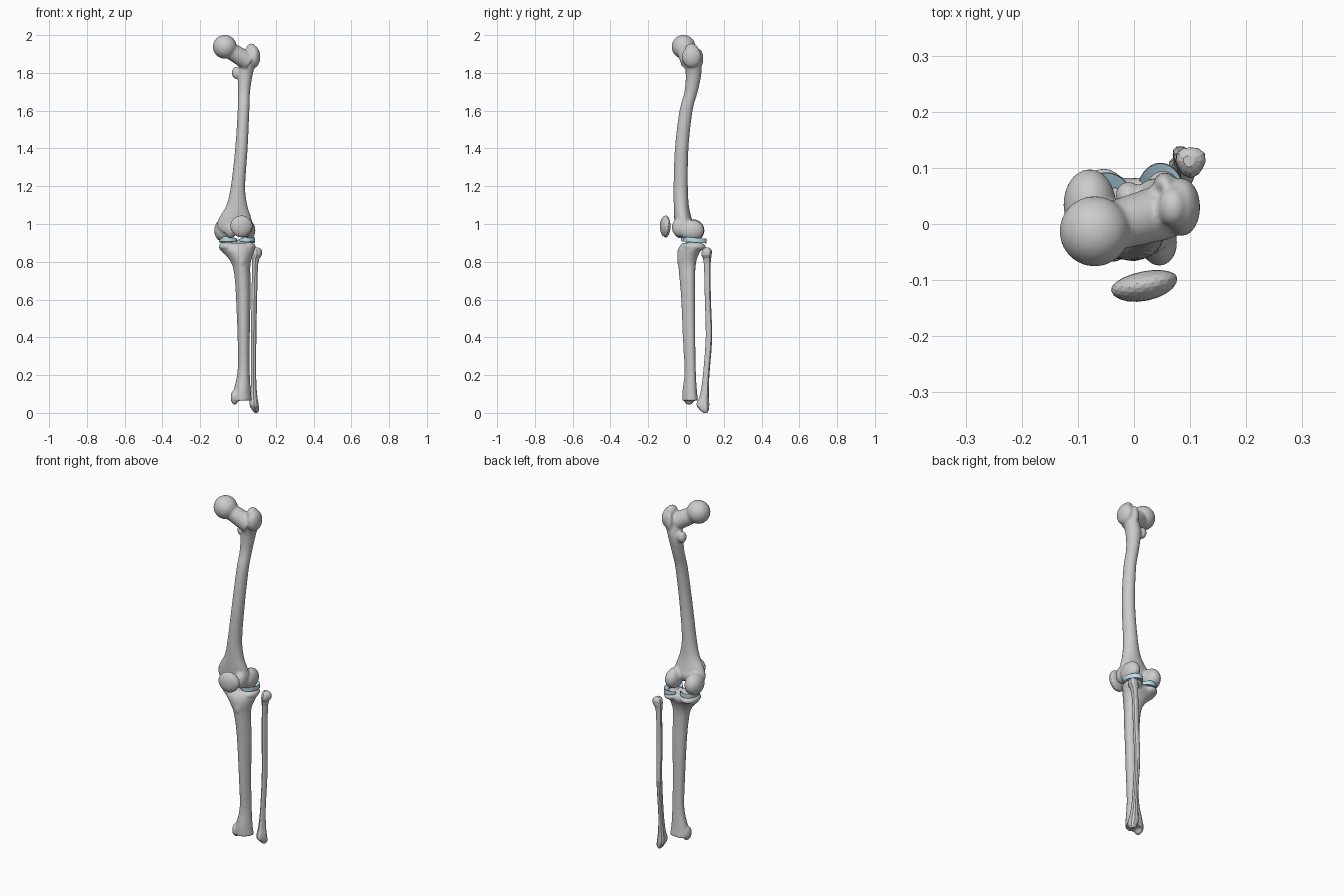
import bpy, bmesh, math
from mathutils import Matrix, Vector

if "Cube" in bpy.data.objects:
    bpy.data.objects.remove(bpy.data.objects["Cube"])


def ellipsoid(bm, c, r, rot=0.0):
    m = Matrix.Translation(c) @ Matrix.Rotation(rot, 4, 'Z') @ Matrix.Diagonal((*r, 1))
    bmesh.ops.create_uvsphere(bm, u_segments=28, v_segments=18, radius=1, matrix=m)


def strut(bm, a, b, ra, rb):
    a, b = Vector(a), Vector(b)
    q = (b - a).to_track_quat('Z', 'Y').to_matrix().to_4x4()
    bmesh.ops.create_cone(bm, cap_ends=True, segments=24, radius1=ra, radius2=rb,
                          depth=(b - a).length,
                          matrix=Matrix.Translation((a + b) / 2) @ q)


def spline(rows, steps):
    # Catmull-Rom through the section rows
    out = []
    p = [rows[0]] + rows + [rows[-1]]
    for i in range(1, len(p) - 2):
        for s in range(steps):
            t = s / steps
            out.append([0.5 * (2 * b + (c - a) * t + (2 * a - 5 * b + 4 * c - d) * t * t
                               + (3 * b - a - 3 * c + d) * t ** 3)
                        for a, b, c, d in zip(*p[i - 1:i + 3])])
    return out + [rows[-1]]


def loft(bm, rows, n=24, steps=4, tri=0.0, phase=-math.pi / 2):
    # rows: z, x, y, half width, half depth; tri makes the section three-sided
    rings = []
    for z, x, y, rx, ry in spline(rows, steps):
        ring = []
        for k in range(n):
            a = 2 * math.pi * k / n
            f = 1 + tri * math.cos(3 * (a - phase))
            ring.append(bm.verts.new((x + rx * f * math.cos(a), y + ry * f * math.sin(a), z)))
        rings.append(ring)
    for r, s in zip(rings, rings[1:]):
        for k in range(n):
            bm.faces.new((r[k], r[(k + 1) % n], s[(k + 1) % n], s[k]))
    bm.faces.new(rings[0])
    bm.faces.new(rings[-1])


def finish(bm, name, voxel=0, smooth=True):
    bmesh.ops.recalc_face_normals(bm, faces=bm.faces[:])
    me = bpy.data.meshes.new(name)
    bm.to_mesh(me)
    bm.free()
    ob = bpy.data.objects.new(name, me)
    bpy.context.collection.objects.link(ob)
    for f in me.polygons:
        f.use_smooth = smooth
    if voxel:
        r = ob.modifiers.new("fuse", 'REMESH')
        r.mode, r.voxel_size, r.use_smooth_shade = 'VOXEL', voxel, True
        s = ob.modifiers.new("soften", 'SMOOTH')
        s.factor, s.iterations = 0.5, 5
    return ob


# Thigh bone
bm = bmesh.new()
loft(bm, [(1.88, .065, .03, .042, .046), (1.80, .040, .04, .040, .042),
          (1.70, .032, .027, .032, .035), (1.60, .029, .0, .031, .035),
          (1.40, .018, -.023, .033, .036), (1.20, .0, -.028, .038, .038),
          (1.10, -.006, -.025, .055, .040), (1.04, -.014, -.018, .082, .045),
          (.99, -.018, -.01, .095, .050), (.955, -.015, -.018, .072, .042)])
for c, r in [((-.07, -.013, 1.938), (.063, .063, .063)),   # ball head
             ((.085, .03, 1.885), (.033, .052, .058)),     # outer crest
             ((.07, .03, 1.922), (.027, .036, .034)),
             ((.055, .072, 1.875), (.02, .02, .05)),
             ((-.01, .05, 1.80), (.023, .026, .032)),      # inner bump
             ((-.079, .035, .966), (.047, .063, .060)),    # knee knuckles
             ((.052, .032, .966), (.040, .064, .056)),
             ((-.038, -.028, .972), (.032, .040, .048)),   # kneecap groove ridges
             ((.045, -.034, .982), (.032, .041, .050))]:
    ellipsoid(bm, c, r)
strut(bm, (-.07, -.013, 1.935), (.055, .022, 1.86), .042, .050)
finish(bm, "femur", 0.006)

# Shin bone
bm = bmesh.new()
loft(bm, [(.900, -.003, .03, .080, .045), (.87, -.005, .025, .094, .062),
          (.83, .008, .012, .068, .055), (.78, .018, .008, .047, .046),
          (.70, .025, .010, .041, .041), (.60, .028, .014, .038, .037),
          (.40, .030, .018, .032, .033), (.22, .030, .024, .032, .030),
          (.12, .022, .022, .045, .038), (.065, .021, .025, .051, .042)], tri=0.07)
for c, r in [((-.054, .034, .880), (.048, .066, .026)),    # plateau halves
             ((.048, .044, .880), (.046, .060, .026)),
             ((-.014, .03, .903), (.012, .022, .020)),     # central spines
             ((.012, .035, .903), (.012, .020, .020)),
             ((.02, -.025, .81), (.022, .022, .045)),      # front tuberosity
             ((-.018, .016, .082), (.021, .031, .040))]:   # inner ankle knob
    ellipsoid(bm, c, r)
finish(bm, "tibia", 0.006)

# Slim outer bone
bm = bmesh.new()
loft(bm, [(.875, .098, .112, .010, .010), (.862, .101, .113, .024, .024),
          (.835, .100, .111, .026, .027), (.79, .091, .114, .016, .018),
          (.60, .086, .117, .015, .016), (.40, .083, .123, .014, .017),
          (.20, .083, .108, .013, .017), (.10, .083, .100, .018, .023),
          (.045, .085, .092, .024, .034), (.015, .093, .099, .018, .023),
          (0, .095, .103, .008, .010)], n=12, steps=3, tri=0.08)
finish(bm, "fibula", smooth=False)

# Kneecap: rounded front, flatter back, tapered lower tip
bm = bmesh.new()
bmesh.ops.create_icosphere(bm, subdivisions=3, radius=1)
for v in bm.verts:
    x, y, z = v.co
    taper = 1 + 0.12 * min(z, 0)
    v.co = (x * .060 * taper, (y if y < 0 else y * .75) * .030, z * .058)
bm.transform(Matrix.Translation((.018, -.107, .987)) @ Matrix.Rotation(.2, 4, 'Z'))
finish(bm, "patella", smooth=False)

# Blue C-shaped wedge cushions
blue = bpy.data.materials.new("cartilage_blue")
blue.diffuse_color = (.50, .74, .84, 1)
blue.use_nodes = True
blue.node_tree.nodes["Principled BSDF"].inputs["Base Color"].default_value = blue.diffuse_color


def meniscus(name, cx, cy, rx, ry, opening):
    bm = bmesh.new()
    n, gap, prev = 32, 0.5, None
    for i in range(n + 1):
        a = opening + gap + (2 * math.pi - 2 * gap) * i / n
        e = min(1, 0.35 + 4 * min(i, n - i) / n)
        ring = []
        for f, dz in ((1, .014 * e), (1.02, 0), (1, -.011), (1 - .5 * e, -.006), (1 - .5 * e, -.003)):
            x, y = cx + rx * f * math.cos(a), cy + ry * f * math.sin(a)
            ring.append(bm.verts.new((x, y, .914 + dz - .08 * (y - .04))))
        if prev:
            for k in range(5):
                j = (k + 1) % 5
                bm.faces.new((prev[k], prev[j], ring[j], ring[k]))
        else:
            bm.faces.new(ring)
        prev = ring
    bm.faces.new(prev)
    ob = finish(bm, name)
    ob.data.materials.append(blue)
    bpy.ops.object.select_all(action='DESELECT')
    bpy.context.view_layer.objects.active = ob
    ob.select_set(True)
    bpy.ops.object.shade_smooth_by_angle()


meniscus("medial_meniscus", -.050, .033, .050, .058, 0)
meniscus("lateral_meniscus", .047, .048, .043, .060, math.pi)
